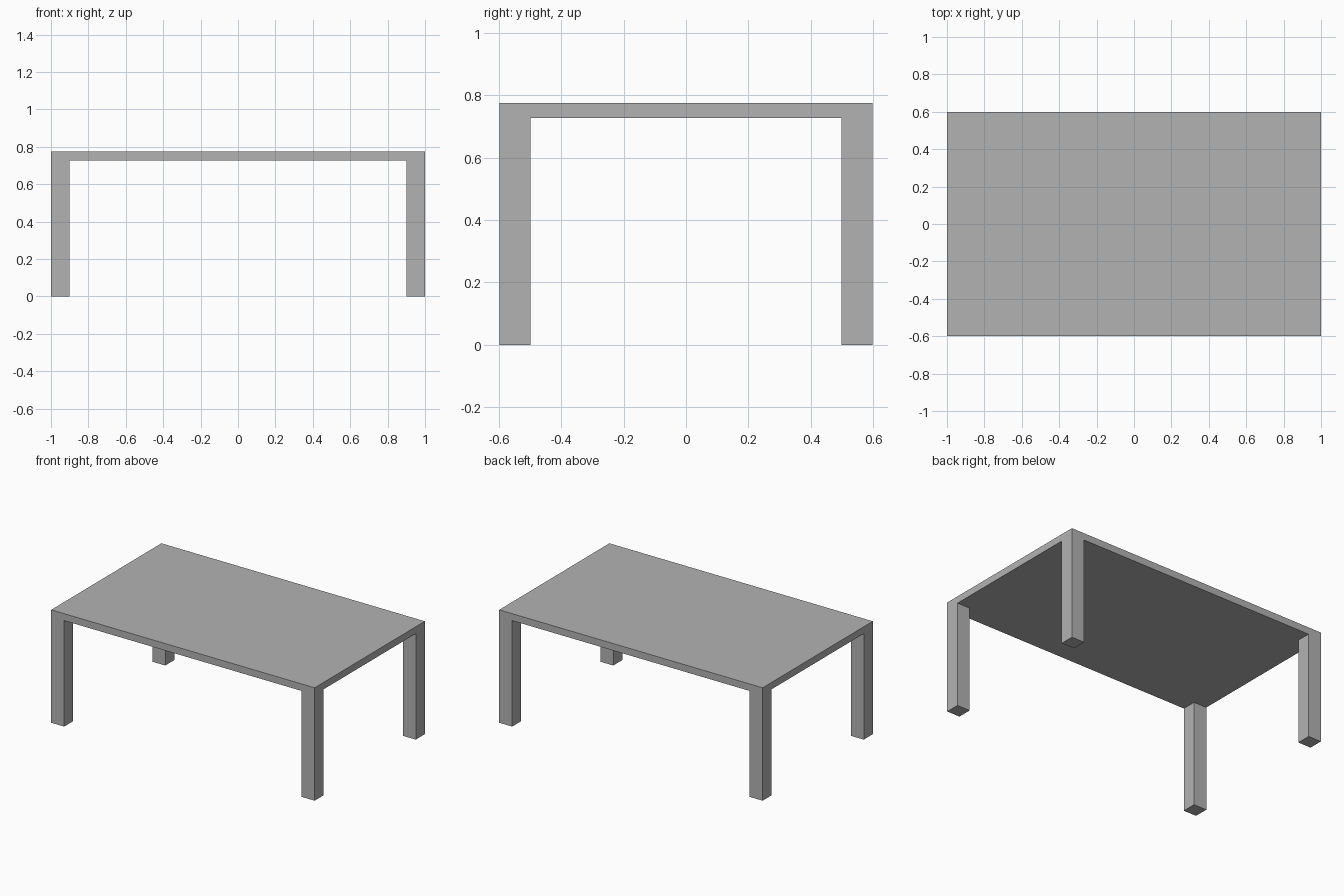
import bpy

cube = bpy.data.objects.get("Cube")
if cube:
    bpy.data.objects.remove(cube, do_unlink=True)

LENGTH, DEPTH, HEIGHT = 2.0, 1.195, 0.775
TOP, LEG = 0.048, 0.098

grey = bpy.data.materials.new("plain grey")
grey.use_nodes = True
colour = (0.45, 0.45, 0.45, 1)
grey.diffuse_color = colour
grey.node_tree.nodes["Principled BSDF"].inputs["Base Color"].default_value = colour


def box(name, centre, size):
    bpy.ops.mesh.primitive_cube_add(size=1, location=centre)
    obj = bpy.context.object
    obj.name = name
    obj.scale = size
    bpy.ops.object.transform_apply(location=False, rotation=False, scale=True)
    obj.data.materials.append(grey)
    return obj


# Table top
box("table_top", (0, 0, HEIGHT - TOP / 2), (LENGTH, DEPTH, TOP))

# Square legs flush with the corners
leg_height = HEIGHT - TOP
for side, sx in (("left", 1), ("right", -1)):
    for end, sy in (("front", -1), ("back", 1)):
        box(f"{end}_{side}_leg",
            (sx * (LENGTH - LEG) / 2, sy * (DEPTH - LEG) / 2, leg_height / 2),
            (LEG, LEG, leg_height))
